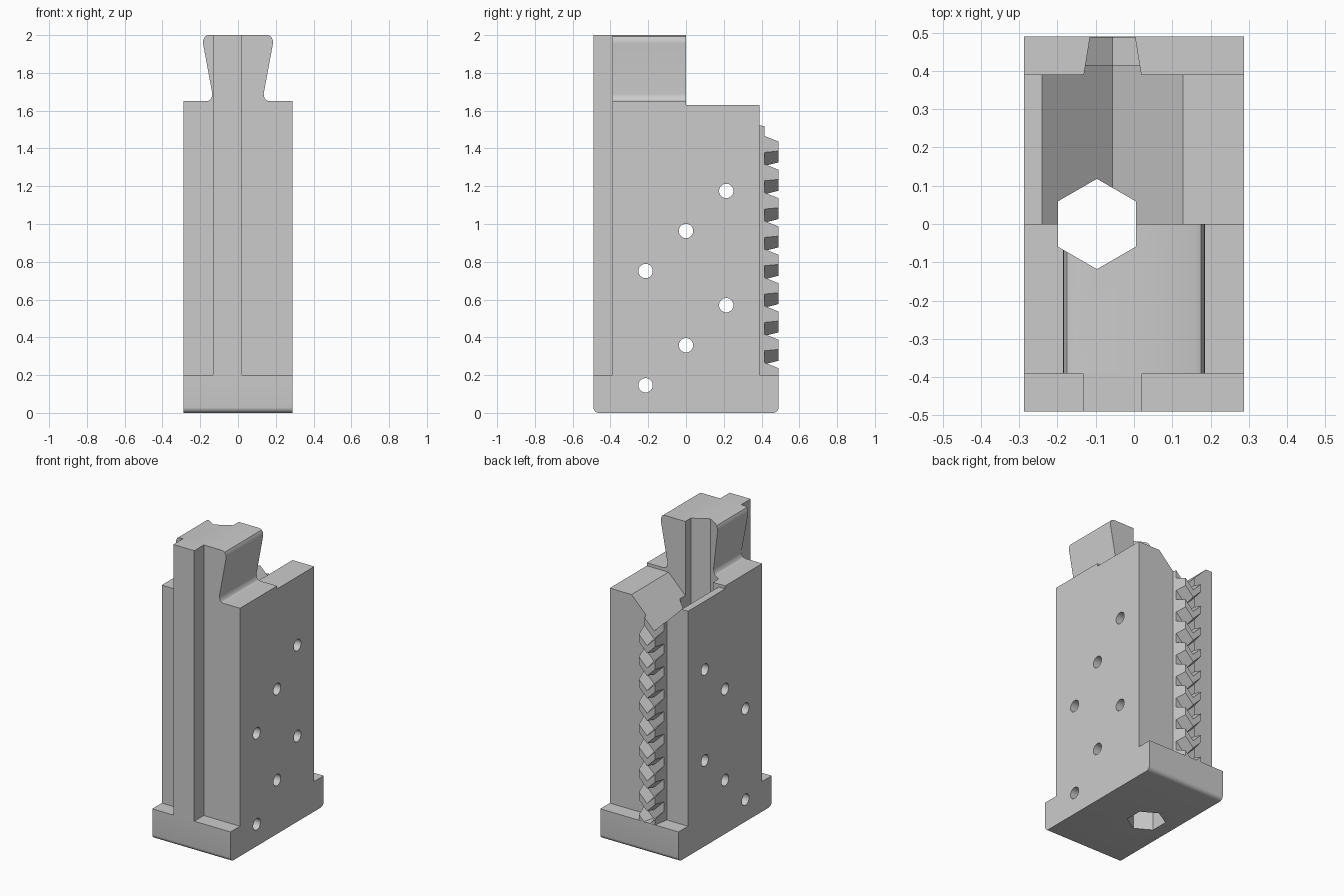
import bpy, bmesh
from math import sin, cos, pi, radians

if "Cube" in bpy.data.objects:
    bpy.data.objects.remove(bpy.data.objects["Cube"])

grey = bpy.data.materials.new("plain_grey")
grey.use_nodes = True
grey.diffuse_color = (0.6, 0.6, 0.6, 1)
grey.node_tree.nodes["Principled BSDF"].inputs["Base Color"].default_value = (0.6, 0.6, 0.6, 1)

W = 0.288       # half width
C = -0.056      # centre line of rail, groove and rack
V = 1.446       # lowest point of the V groove


def add_loft(bm, ring_a, ring_b):
    """Solid between two matching rings of points."""
    a = [bm.verts.new(p) for p in ring_a]
    b = [bm.verts.new(p) for p in ring_b]
    faces = [bm.faces.new(a), bm.faces.new(b[::-1])]
    for i in range(len(a)):
        j = (i + 1) % len(a)
        faces.append(bm.faces.new((a[j], a[i], b[i], b[j])))
    bmesh.ops.recalc_face_normals(bm, faces=faces)


def make(name, *pairs):
    bm = bmesh.new()
    for ring_a, ring_b in pairs:
        add_loft(bm, ring_a, ring_b)
    mesh = bpy.data.meshes.new(name)
    bm.to_mesh(mesh)
    bm.free()
    mesh.materials.append(grey)
    obj = bpy.data.objects.new(name, mesh)
    bpy.context.collection.objects.link(obj)
    return obj


def along_x(pts, x0, x1):
    return [(x0, y, z) for y, z in pts], [(x1, y, z) for y, z in pts]


def along_y(pts, y0, y1):
    return [(x, y0, z) for x, z in pts], [(x, y1, z) for x, z in pts]


def circle(cx, cy, r, n, start=0.0):
    return [(cx + r * cos(start + 2 * pi * i / n), cy + r * sin(start + 2 * pi * i / n)) for i in range(n)]


def cut(obj, *cutters):
    for cutter in cutters:
        mod = obj.modifiers.new("cut", 'BOOLEAN')
        mod.operation = 'DIFFERENCE'
        mod.solver = 'EXACT'
        mod.object = cutter
    bpy.context.view_layer.update()
    deps = bpy.context.evaluated_depsgraph_get()
    mesh = bpy.data.meshes.new_from_object(obj.evaluated_get(deps))
    obj.modifiers.clear()
    obj.data = mesh


# Body and base: stepped side profile with rounded lower edges
R = 0.03
arc = [radians(15 * i) for i in range(7)]
profile = [(-0.49 + R - R * cos(t), R - R * sin(t)) for t in arc]
profile += [(0.49 - R + R * sin(t), R - R * cos(t)) for t in arc]
profile += [(0.49, 0.2), (0.39, 0.2), (0.39, 1.63), (0, 1.63), (0, 1.65),
            (-0.39, 1.65), (-0.39, 0.2), (-0.49, 0.2)]
body = make("body", along_x(profile, -W, W))

# Dovetail block on top
half = [(0.165, 1.65), (0.15, 1.655), (0.14, 1.667), (0.136, 1.69), (0.185, 1.955),
        (0.184, 1.975), (0.175, 1.993), (0.158, 2.0)]
dovetail = make("dovetail", along_y(half + [(-x, z) for x, z in reversed(half)], -0.39, 0))

# Front guide rail
rail = make("front_rail", along_y([(C - 0.077, 0.2), (C + 0.077, 0.2), (C + 0.077, 2), (C - 0.077, 2)], -0.49, -0.39))

# Cutters: hexagonal bore, cross holes, V groove
hexagon = circle(-0.097, 0, 0.118, 6, pi / 2)
bore = make("bore_cutter", ([(x, y, -0.1) for x, y in hexagon], [(x, y, 2.1) for x, y in hexagon]))
spots = [(y, z + dz) for dz in (0, 0.605) for y, z in ((0.213, 0.57), (0, 0.358), (-0.214, 0.146))]
holes = make("hole_cutter", *[along_x(circle(y, z, 0.038, 32), -0.4, 0.4) for y, z in spots])
groove = make("groove_cutter", along_y([(C, V), (C + 0.3, V + 0.3), (C - 0.3, V + 0.3)], 0, 0.6))
cut(body, groove, bore, holes)
cut(dovetail, bore)
for cutter in (bore, holes, groove):
    bpy.data.objects.remove(cutter)


# Rack on the back: tapered strip and chevron teeth
def strip(h, y):
    return [(x, y, z) for x, z in ((C - h, 0.2), (C + h, 0.2), (C + h, V + h), (C, V), (C - h, V + h))]


def chevron(h, y, top, bottom):
    return [(x, y, z) for x, z in ((C - h, top + h), (C, top), (C + h, top + h),
                                   (C + h, bottom + h), (C, bottom), (C - h, bottom + h))]


rack_strip = make("rack_strip", (strip(0.076, 0.39), strip(0.072, 0.415)))
teeth = make("rack_teeth", *[(chevron(0.072, 0.414, 1.395 - 0.15 * k, 1.307 - 0.15 * k),
                              chevron(0.06, 0.489, 1.377 - 0.15 * k, 1.326 - 0.15 * k)) for k in range(9)])

# Smooth the rounded edges, keep the rest sharp
for obj in bpy.context.view_layer.objects:
    obj.select_set(obj in (body, dovetail, rail, rack_strip, teeth))
bpy.context.view_layer.objects.active = body
bpy.ops.object.shade_smooth_by_angle(angle=radians(30))
